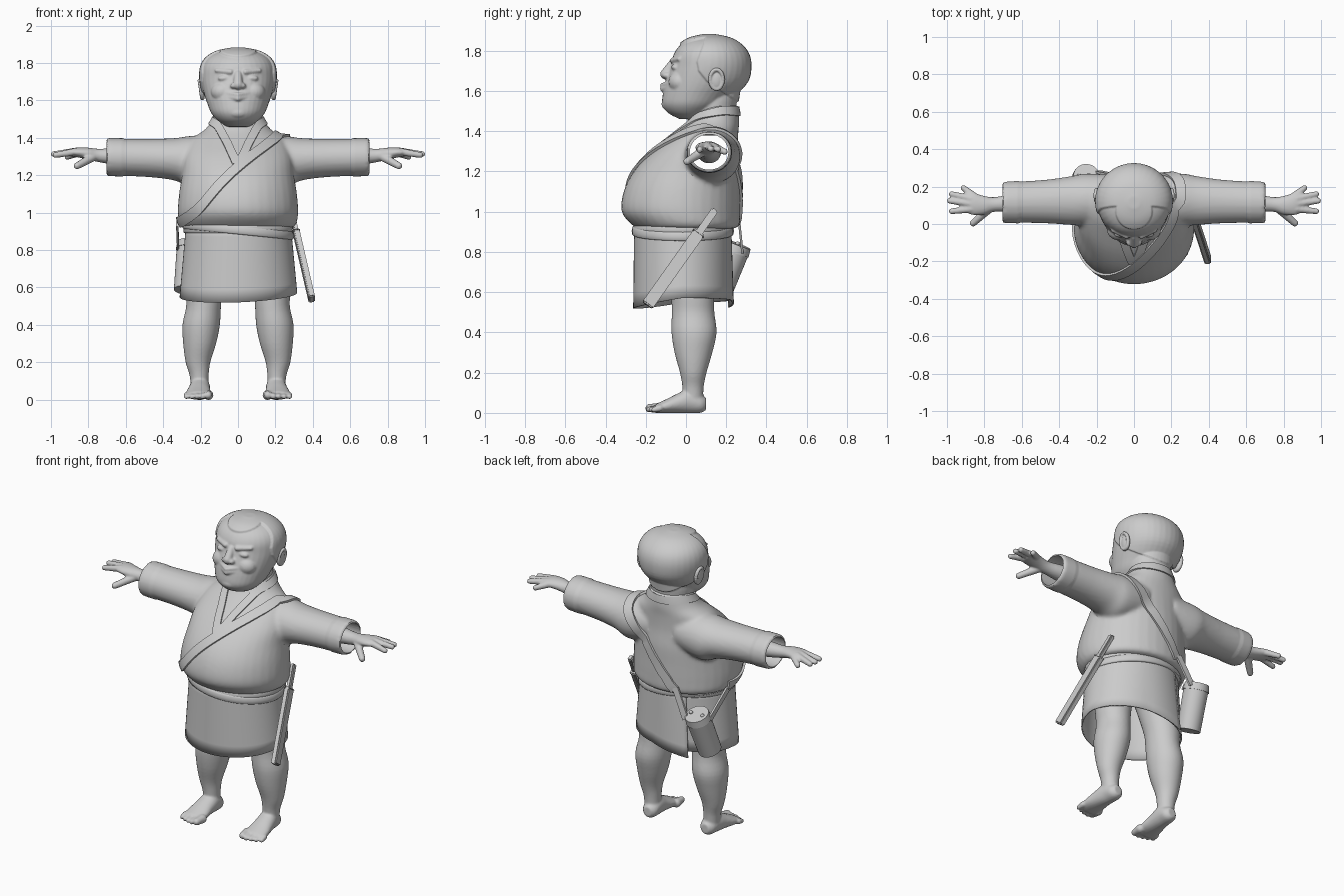
import bpy, bmesh, math
from mathutils import Vector, Matrix
from mathutils.bvhtree import BVHTree

if "Cube" in bpy.data.objects:
    bpy.data.objects.remove(bpy.data.objects["Cube"])

clay = bpy.data.materials.new("plain grey")
clay.use_nodes = True
GREY = (0.6, 0.6, 0.6, 1)
clay.diffuse_color = GREY
clay.node_tree.nodes["Principled BSDF"].inputs["Base Color"].default_value = GREY


# ---------- helpers ----------
def finish(bm, name, angle=0.7):
    bmesh.ops.recalc_face_normals(bm, faces=bm.faces)
    mesh = bpy.data.meshes.new(name)
    bm.to_mesh(mesh)
    bm.free()
    mesh.materials.append(clay)
    mesh.shade_smooth()
    mesh.set_sharp_from_angle(angle=angle)
    obj = bpy.data.objects.new(name, mesh)
    bpy.context.collection.objects.link(obj)
    return obj


def bake(obj):
    """Replace the object's mesh by its modified result."""
    graph = bpy.context.evaluated_depsgraph_get()
    mesh = bpy.data.meshes.new_from_object(obj.evaluated_get(graph))
    obj.modifiers.clear()
    obj.data = mesh
    mesh.shade_smooth()


def fuse(bm, name, voxel, rounds=4):
    """Blend overlapping solids into one soft surface."""
    obj = finish(bm, name)
    remesh = obj.modifiers.new("blend", 'REMESH')
    remesh.mode = 'VOXEL'
    remesh.voxel_size = voxel
    soften = obj.modifiers.new("soften", 'SMOOTH')
    soften.factor = 0.5
    soften.iterations = rounds
    bake(obj)
    return obj


def puff(obj, amount):
    """Raise vertices along their normals by a rule."""
    moves = [v.normal * amount(v.co) for v in obj.data.vertices]
    for v, move in zip(obj.data.vertices, moves):
        v.co += move


def mirrored(obj, name):
    mesh = obj.data.copy()
    mesh.transform(Matrix.Scale(-1, 4, (1, 0, 0)))
    mesh.flip_normals()
    twin = bpy.data.objects.new(name, mesh)
    bpy.context.collection.objects.link(twin)


def spline(points, steps):
    """Catmull-Rom through tuples of any length."""
    pts = [points[0], *points, points[-1]]
    out = []
    for a, b, c, d in zip(pts, pts[1:], pts[2:], pts[3:]):
        for i in range(steps):
            t = i / steps
            out.append([0.5 * (2 * q + (r - p) * t + (2 * p - 5 * q + 4 * r - s) * t * t
                               + (3 * q - p - 3 * r + s) * t ** 3) for p, q, r, s in zip(a, b, c, d)])
    return out + [list(points[-1])]


def loft(bm, axis, rings, side=1, steps=4, seg=36):
    """Rings are (position, centre 1, centre 2, radius 1, radius 2)."""
    loops = []
    for t, c1, c2, r1, r2 in spline(rings, steps):
        loop = []
        for k in range(seg):
            a = math.tau * k / seg
            u, v = c1 + r1 * math.cos(a), c2 + r2 * math.sin(a)
            x, y, z = {"x": (t, u, v), "y": (u, t, v), "z": (u, v, t)}[axis]
            loop.append(bm.verts.new((x * side, y, z)))
        loops.append(loop)
    for low, high in zip(loops, loops[1:]):
        for k in range(seg):
            bm.faces.new((low[k - 1], low[k], high[k], high[k - 1]))
    bm.faces.new(loops[0])
    bm.faces.new(loops[-1])


def ball(bm, centre, radii):
    m = Matrix.Translation(centre) @ Matrix.Diagonal((*radii, 1))
    bmesh.ops.create_uvsphere(bm, u_segments=20, v_segments=12, radius=1, matrix=m)


def digit(bm, start, end, r):
    a, b = Vector(start), Vector(end)
    for i in range(11):
        s = r * (1.1 - 0.025 * i)
        ball(bm, a.lerp(b, i / 10), (s, s, s))


def frame(a, b):
    """Matrix at the midpoint, z along a to b, x close to world x."""
    a, b = Vector(a), Vector(b)
    z = (b - a).normalized()
    x = (Vector((1, 0, 0)) - z * z.x).normalized()
    rot = Matrix((x, z.cross(x), z)).transposed().to_4x4()
    return Matrix.Translation((a + b) / 2) @ rot, (b - a).length


def bar(bm, a, b, thick, wide):
    m, length = frame(a, b)
    bmesh.ops.create_cube(bm, size=1, matrix=m @ Matrix.Diagonal((thick, wide, length, 1)))


def drum(bm, a, b, r1, r2):
    m, length = frame(a, b)
    bmesh.ops.create_cone(bm, cap_ends=True, segments=32, radius1=r1, radius2=r2, depth=length, matrix=m)


def ribbon(name, tree, points, width, thick):
    """Flat band that hugs a surface."""
    bm = bmesh.new()
    path = [tree.find_nearest(Vector(p))[:2] for p in spline(points, 8)]
    rows = []
    for i, (co, normal) in enumerate(path):
        along = path[min(i + 1, len(path) - 1)][0] - path[max(i - 1, 0)][0]
        across = normal.cross(along).normalized() * width / 2
        row = []
        for s, lift in ((-1, -0.006), (-1, thick), (0, thick), (1, thick), (1, -0.006)):
            p, n = tree.find_nearest(co + across * s)[:2]
            row.append(bm.verts.new(p + n * lift))
        rows.append(row)
    for r, q in zip(rows, rows[1:]):
        for k in range(5):
            bm.faces.new((r[k - 1], r[k], q[k], q[k - 1]))
    bm.faces.new(rows[0])
    bm.faces.new(rows[-1])
    finish(bm, name)


# ---------- robe: torso with hollow sleeves ----------
bm = bmesh.new()
loft(bm, "z", [(.915, 0, 0, .27, .23), (.932, 0, 0, .308, .265), (1, 0, -.025, .322, .295),
               (1.1, 0, -.02, .315, .29), (1.2, 0, .005, .3, .265), (1.3, 0, .045, .29, .215),
               (1.39, 0, .1, .25, .16), (1.45, 0, .135, .17, .13), (1.53, 0, .155, .12, .105)])
for s in (1, -1):
    loft(bm, "x", [(.1, .13, 1.29, .13, .12), (.25, .13, 1.275, .14, .135), (.34, .125, 1.285, .13, .113),
                   (.48, .12, 1.292, .116, .102), (.7, .115, 1.297, .107, .098)], side=s)
robe = fuse(bm, "robe", 0.012)
puff(robe, lambda co: 0.004 if abs(co.x) > 0.61 else 0)
tree = BVHTree.FromPolygons([v.co for v in robe.data.vertices], [p.vertices for p in robe.data.polygons])
bm = bmesh.new()
loft(bm, "x", [(-.8, .115, 1.297, .096, .088), (.8, .115, 1.297, .096, .088)])
tunnel = finish(bm, "sleeve_cutter")
tunnel.hide_render = True
cut = robe.modifiers.new("sleeve opening", 'BOOLEAN')
cut.operation = 'DIFFERENCE'
cut.solver = 'EXACT'
cut.object = tunnel
bake(robe)
robe.data.set_sharp_from_angle(angle=0.8)
bpy.data.objects.remove(tunnel)

# collar lapels and shoulder strap
half = [(.01, -.25, 1.3), (.055, -.12, 1.39), (.105, .03, 1.46), (.13, .15, 1.49)]
ribbon("collar", tree, half + [(0, .28, 1.5)] + [(-x, y, z) for x, y, z in reversed(half)], 0.045, 0.008)
strap = [(-.12, .32, .95), (-.03, .32, 1.05), (.1, .3, 1.2), (.23, .27, 1.38), (.25, .12, 1.47), (.2, -.04, 1.42),
         (0, -.25, 1.26), (-.2, -.28, 1.04), (-.31, -.15, .95), (-.36, .04, .94)]
ribbon("shoulder_strap", tree, strap, 0.055, 0.013)

# ---------- wrapped skirt, open below, with a flaring flap at the back ----------
bm = bmesh.new()
columns = []
for k in range(73):
    a = math.pi / 2 + k / 72 * (math.tau + 0.5)
    flare = max(0, (k - 64) / 8)
    hem = 0.56 + 0.012 * math.cos(a) - 0.04 * max(0, -math.sin(a)) - 0.03 * flare
    column = []
    for i in range(7):
        t = i / 6
        grow = 0.985 + 0.03 * k / 72 + 0.08 * flare * (1 - t)
        rx, ry = (0.315 - 0.035 * t) * grow, (0.245 - 0.005 * t) * grow
        column.append(bm.verts.new((rx * math.cos(a), -.018 + ry * math.sin(a), hem + (0.94 - hem) * t)))
    columns.append(column)
for c, d in zip(columns, columns[1:]):
    for i in range(6):
        bm.faces.new((c[i], d[i], d[i + 1], c[i + 1]))
skirt = finish(bm, "skirt")
skirt.modifiers.new("cloth", 'SOLIDIFY').thickness = 0.008

# belt: two bands, one sagging to the left hip
for name, drop, grow in (("belt_upper", 0, 0), ("belt_lower", .03, .005)):
    bm = bmesh.new()
    loft(bm, "z", [(z, 0, -.016, .284 + grow + b, .241 + grow + b)
                   for z, b in ((.89, 0), (.896, .007), (.925, .007), (.935, 0))], steps=2)
    for v in bm.verts:
        v.co.z -= drop * (0.2 + v.co.x / 0.3)
    finish(bm, name)

# ---------- legs with feet ----------
bm = bmesh.new()
loft(bm, "z", [(.05, .205, .035, .045, .05), (.13, .208, .035, .051, .053), (.2, .214, .036, .066, .066),
               (.3, .205, .037, .088, .094), (.4, .197, .04, .1, .112), (.5, .184, .035, .093, .106),
               (.6, .18, .03, .1, .108), (.82, .15, .0, .12, .13)])
loft(bm, "y", [(.1, .2, .045, .025, .03), (.075, .2, .046, .046, .045), (.02, .203, .06, .054, .062),
               (-.04, .208, .048, .06, .049), (-.1, .211, .033, .068, .034), (-.15, .212, .022, .068, .022)])
for i, (tip, r) in enumerate(((-.183, .024), (-.188, .018), (-.183, .017), (-.173, .016), (-.16, .016))):
    x = .157 + .029 * i
    digit(bm, (x, -.13, .024), (x + .003, tip, r), r)
mirrored(fuse(bm, "left_leg", 0.007, 3), "right_leg")

# ---------- forearms with hands ----------
bm = bmesh.new()
loft(bm, "x", [(.45, .115, 1.295, .06, .055), (.63, .112, 1.3, .052, .047), (.74, .105, 1.305, .039, .036),
               (.8, .1, 1.315, .05, .032), (.86, .108, 1.322, .06, .026), (.895, .115, 1.32, .054, .018)])
for base, tip in (((.85, .145, 1.32), (.912, .193, 1.298)), ((.87, .135, 1.325), (.975, .16, 1.31)),
                  ((.87, .108, 1.327), (.985, .124, 1.313)), ((.87, .08, 1.325), (.975, .068, 1.308))):
    digit(bm, base, tip, .0185)
digit(bm, (.77, .085, 1.3), (.86, .005, 1.25), .022)
mirrored(fuse(bm, "left_hand", 0.006, 3), "right_hand")

# ---------- head ----------
bm = bmesh.new()
loft(bm, "z", [(1.46, 0, .035, .06, .065), (1.49, 0, .02, .105, .108), (1.53, 0, .035, .142, .152),
               (1.58, 0, .06, .163, .176), (1.65, 0, .1, .186, .2), (1.72, 0, .12, .198, .196),
               (1.78, 0, .122, .193, .184), (1.825, 0, .12, .165, .152), (1.857, 0, .118, .11, .1),
               (1.873, 0, .115, .03, .03)])
loft(bm, "z", [(1.38, 0, .13, .13, .11), (1.46, 0, .13, .118, .115), (1.55, 0, .14, .125, .113),
               (1.66, 0, .15, .11, .12)])
ball(bm, (0, -.08, 1.535), (.06, .042, .035))
digit(bm, (0, -.102, 1.684), (0, -.065, 1.74), .024)
for s in (1, -1):
    ball(bm, (s * .022, -.095, 1.678), (.021, .024, .016))
    ball(bm, (s * .08, -.03, 1.645), (.065, .058, .055))
    ball(bm, (s * .073, -.053, 1.718), (.036, .02, .016))
    digit(bm, (s * .04, -.066, 1.752), (s * .115, -.034, 1.76), .013)
    for z, r in ((1.61, .013), (1.63, .011)):
        digit(bm, (0, -.116, z), (s * .06, -.083, z + .01), r)
head = fuse(bm, "head", 0.006, 3)

HAIRLINE = [(1.5, .3), (1.54, .26), (1.58, .2), (1.65, .1), (1.7, .06), (1.745, .052), (1.82, .08), (1.9, .1)]


def hair(co):
    edge = .4
    for (z0, y0), (z1, y1) in zip(HAIRLINE, HAIRLINE[1:]):
        if z0 <= co.z <= z1:
            edge = y0 + (y1 - y0) * (co.z - z0) / (z1 - z0)
    forelock = .1 - math.hypot(co.x, co.y - .07) if co.z > 1.8 else -1
    inside = max(co.y - edge, forelock)
    return 0.01 * min(max(inside / 0.008, 0), 1)


puff(head, hair)

# ears: shallow dish with a rim
bm = bmesh.new()
ball(bm, (.19, .15, 1.655), (.018, .034, .05))
for k in range(26):
    a = math.tau * k / 26
    ball(bm, (.198 + .007 * math.sin(a), .152 + .032 * math.cos(a), 1.658 + .048 * math.sin(a)), (.012, .01, .01))
mirrored(fuse(bm, "left_ear", 0.004, 2), "right_ear")

# ---------- short sword at the left hip ----------
top, tip = Vector((.285, .145, 1.01)), Vector((.395, -.192, .535))
for name, start, end, thick, wide in (("scabbard", .25, 1, .034, .062), ("sword_grip", 0, .26, .026, .036),
                                      ("sword_guard", .235, .26, .04, .066)):
    bm = bmesh.new()
    bar(bm, top.lerp(tip, start), top.lerp(tip, end), thick, wide)
    bmesh.ops.bevel(bm, geom=bm.edges[:], offset=.006, segments=2, affect='EDGES')
    finish(bm, name)

# ---------- shoulder flask on the back right hip ----------
low, high = Vector((-.275, .155, .585)), Vector((-.255, .25, .825))
bm = bmesh.new()
drum(bm, low, high, .068, .072)
finish(bm, "flask")
bm = bmesh.new()
drum(bm, low.lerp(high, .9), low.lerp(high, 1.06), .076, .07)
finish(bm, "flask_lid")
bm = bmesh.new()
for s in (1, -1):
    ball(bm, low.lerp(high, 1.07) + Vector((s * .04, 0, 0)), (.012, .012, .01))
finish(bm, "lid_knobs")
bm = bmesh.new()
bar(bm, (-.11, .262, .97), (-.195, .28, .8), .04, .012)
bar(bm, (-.325, .05, .94), (-.32, .22, .81), .012, .035)
finish(bm, "flask_straps")
